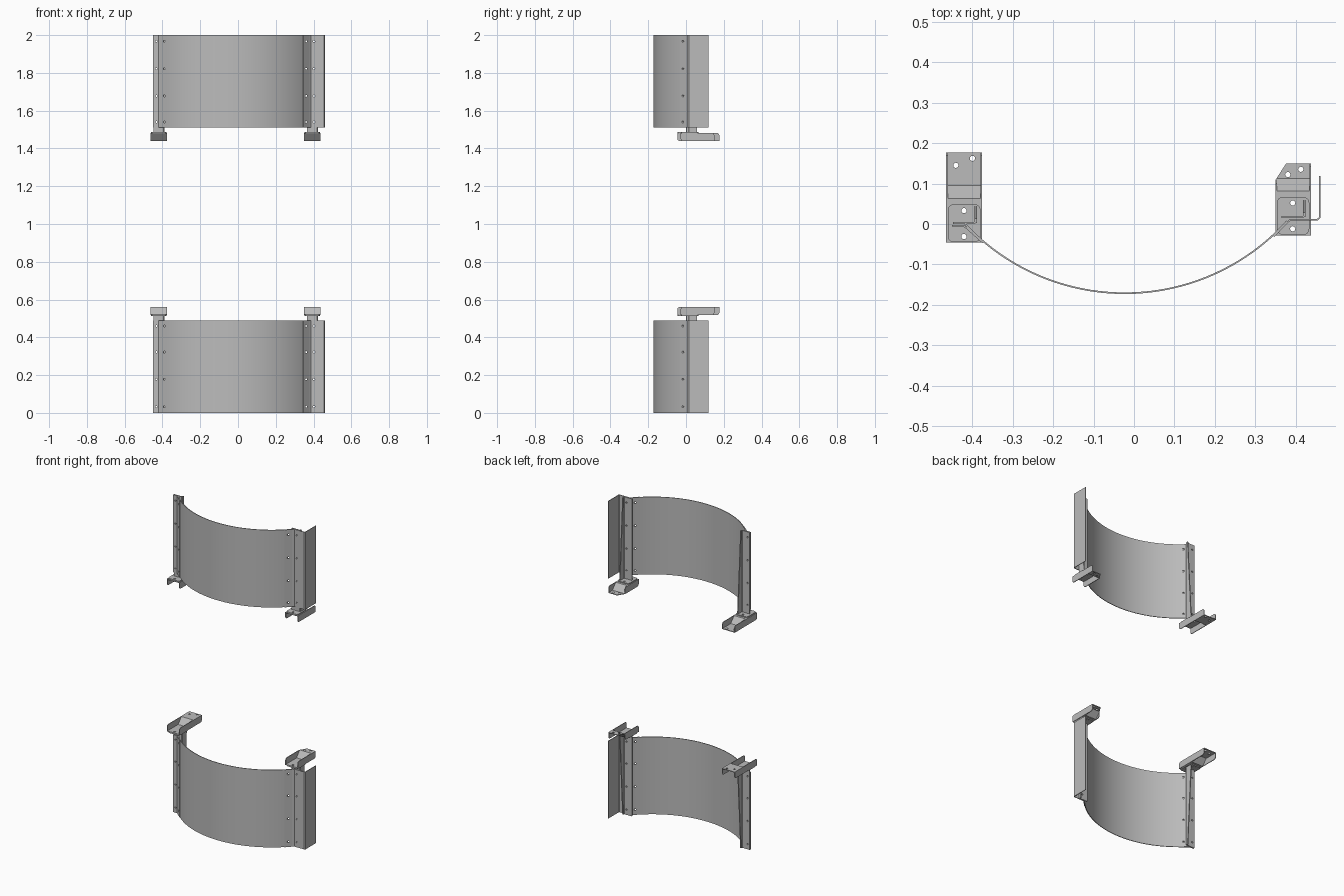
import bpy, bmesh, math
from mathutils import Vector, Matrix

if "Cube" in bpy.data.objects:
    bpy.data.objects.remove(bpy.data.objects["Cube"])

steel = bpy.data.materials.new("grey_steel")
steel.diffuse_color = (0.5, 0.5, 0.5, 1)
steel.use_nodes = True
steel.node_tree.nodes["Principled BSDF"].inputs["Base Color"].default_value = steel.diffuse_color


def make(name, bm):
    bmesh.ops.recalc_face_normals(bm, faces=bm.faces)
    me = bpy.data.meshes.new(name)
    bm.to_mesh(me)
    bm.free()
    me.materials.append(steel)
    ob = bpy.data.objects.new(name, me)
    bpy.context.collection.objects.link(ob)
    return ob


def prism(name, outline, a, b, axis):
    """Extrude an outline: axis 'z' takes (x, y) points, axis 'x' takes (y, z) points."""
    bm = bmesh.new()
    put = (lambda p, h: (p[0], p[1], h)) if axis == 'z' else (lambda p, h: (h, p[0], p[1]))
    f = bm.faces.new([bm.verts.new(put(p, a)) for p in outline])
    r = bmesh.ops.extrude_face_region(bm, geom=[f])
    d = (0, 0, b - a) if axis == 'z' else (b - a, 0, 0)
    bmesh.ops.translate(bm, vec=d, verts=[v for v in r['geom'] if isinstance(v, bmesh.types.BMVert)])
    return make(name, bm)


def thicken(path, t):
    """Closed outline of a sheet with the given centre line and thickness."""
    pts = [Vector(p) for p in path]
    left, right = [], []
    for i, p in enumerate(pts):
        d1 = (p - pts[i - 1]).normalized() if i else (pts[1] - p).normalized()
        d2 = (pts[i + 1] - p).normalized() if i < len(pts) - 1 else d1
        d = (d1 + d2).normalized()
        n = Vector((-d.y, d.x)) * (t / 2 / max(d.dot(d1), 0.5))
        left.append(p + n)
        right.append(p - n)
    return left + right[::-1]


def rounded(x0, x1, y0, y1, r, n=5):
    out = []
    for cx, cy, s in ((x1 - r, y1 - r, 0), (x0 + r, y1 - r, 90), (x0 + r, y0 + r, 180), (x1 - r, y0 + r, 270)):
        for k in range(n + 1):
            a = math.radians(s + 90 * k / n)
            out.append((cx + r * math.cos(a), cy + r * math.sin(a)))
    return out


def drill(ob, holes, along, lo, hi, r):
    """Cut round holes along y (x, z points) or z (x, y points)."""
    bm = bmesh.new()
    for u, v in holes:
        m = (lo + hi) / 2
        mat = Matrix.Translation((u, v, m)) if along == 'z' else \
            Matrix.Translation((u, m, v)) @ Matrix.Rotation(math.pi / 2, 4, 'X')
        bmesh.ops.create_cone(bm, cap_ends=True, segments=12, radius1=r, radius2=r, depth=hi - lo, matrix=mat)
    cutter = make("hole_cutter", bm)
    cutter.hide_render = True
    mod = ob.modifiers.new("holes", 'BOOLEAN')
    mod.operation, mod.solver, mod.object = 'DIFFERENCE', 'EXACT', cutter
    dg = bpy.context.evaluated_depsgraph_get()
    me = bpy.data.meshes.new_from_object(ob.evaluated_get(dg))
    ob.modifiers.clear()
    ob.data = me
    bpy.data.objects.remove(cutter)


parts = []
H = 0.488                      # panel height
LOW, TOP = 0.519, 0.561        # bracket height range
ROWS = (0.033, 0.178, 0.322, 0.46)

# curved panel
CX, CY, R = -0.023, 0.369, 0.54
a0 = math.asin((-0.417 - CX) / R)
a1 = math.asin((0.378 - CX) / R)
arc = [(CX + R * math.sin(a0 + (a1 - a0) * i / 40), CY - R * math.cos(a0 + (a1 - a0) * i / 40)) for i in range(41)]
panel = prism("curved_panel", thicken(arc, 0.004), 0, H, 'z')
parts.append(panel)

# folded edge strips in front of the panel ends
left_strip = prism("left_edge_strip", thicken(
    [(-0.449, -0.004), (-0.42, -0.005), (-0.411, -0.012), (-0.373, -0.046)], 0.004), 0, H, 'z')
right_wing = prism("right_wing_panel", thicken(
    [(0.345, -0.031), (0.376, 0.002), (0.386, 0.010), (0.454, 0.011), (0.459, 0.016), (0.459, 0.118)], 0.004), 0, H, 'z')
parts += [left_strip, right_wing]

left_holes = [(x, z) for x in (-0.432, -0.39) for z in ROWS]
right_holes = [(x, z) for x in (0.361, 0.402) for z in ROWS]
for ob in (panel, left_strip):
    drill(ob, left_holes, 'y', -0.07, 0.0, 0.005)
for ob in (panel, right_wing):
    drill(ob, right_holes, 'y', -0.06, 0.03, 0.005)


def support(side, px, py, bx, y0, y1, holes, chamfer):
    # post: flat plate plus flange that tapers away from the bracket
    x0, x1 = px
    plate = prism(side + "_post_plate", thicken([(x0, py), (x1 - 0.004, py), (x1, py + 0.004)], 0.005), 0, LOW - 0.005, 'z')
    drill(plate, [(x, z) for x, z in left_holes + right_holes if x0 + 0.01 < x < x1 - 0.008],
          'y', py - 0.02, py + 0.02, 0.005)
    flange = prism(side + "_post_flange",
                   [(py, 0), (py + 0.012, 0), (py + 0.042, LOW - 0.02), (py + 0.042, LOW - 0.005), (py, LOW - 0.005)],
                   x1 - 0.003, x1 + 0.003, 'x')
    # rounded mounting plate
    b0, b1 = bx
    foot = prism(side + "_mounting_plate", rounded(b0 + 0.004, b1 - 0.004, y0 + 0.001, y0 + 0.095, 0.015),
                 LOW - 0.006, LOW, 'z')
    # bracket: joggled web between two side walls
    j0, j1 = y0 + 0.108, y0 + 0.14
    t = 0.004
    web = prism(side + "_bracket_web", thicken(
        [(y0, LOW + t / 2), (j0, LOW + t / 2), (j1, TOP - t / 2), (y1, TOP - t / 2)], t), b0, b1, 'x')
    if chamfer:
        bm = bmesh.new()
        bm.from_mesh(web.data)
        n = Vector((-0.042, 0.027, 0)).normalized()
        r = bmesh.ops.bisect_plane(bm, geom=bm.verts[:] + bm.edges[:] + bm.faces[:],
                                   plane_co=(b0, y1 - 0.042, 0), plane_no=n, clear_outer=True)
        bmesh.ops.holes_fill(bm, edges=[e for e in bm.edges if e.is_boundary])
        bmesh.ops.recalc_face_normals(bm, faces=bm.faces)
        bm.to_mesh(web.data)
        bm.free()
    drill(web, holes, 'z', LOW - 0.02, TOP + 0.02, 0.0065)
    drill(foot, holes[:2], 'z', LOW - 0.02, TOP + 0.02, 0.0065)
    walls = []
    for tag, xa, end in (("inner", b0, y1 - (0.042 if chamfer else 0)), ("outer", b1 - t, y1)):
        walls.append(prism(side + "_bracket_wall_" + tag + "", [
            (y0, LOW), (end - 0.008, LOW), (end, LOW + 0.01), (end, TOP),
            (y0 + 0.012, TOP), (y0 + 0.003, TOP - 0.004), (y0, TOP - 0.012)], xa, xa + t, 'x'))
    parts.extend([plate, flange, foot, web] + walls)


support("left", (-0.447, -0.391), 0.002, (-0.464, -0.375), -0.046, 0.177,
        [(-0.42, 0.033), (-0.42, -0.031), (-0.44, 0.145), (-0.399, 0.162)], False)
support("right", (0.364, 0.421), 0.017, (0.349, 0.437), -0.028, 0.15,
        [(0.392, 0.052), (0.392, -0.012), (0.38, 0.122), (0.412, 0.135)], True)

# the upper unit is the lower one mirrored about z = 1
flip = Matrix.Translation((0, 0, 2)) @ Matrix.Diagonal((1, 1, -1, 1))
for ob in parts:
    me = ob.data.copy()
    me.transform(flip)
    me.flip_normals()
    up = bpy.data.objects.new("upper_" + ob.name, me)
    bpy.context.collection.objects.link(up)
    ob.name = "lower_" + ob.name

# smooth the curved panels, keeping the sheet edges sharp
bpy.ops.object.select_all(action='DESELECT')
for ob in bpy.data.objects:
    if "curved_panel" in ob.name:
        ob.select_set(True)
        bpy.context.view_layer.objects.active = ob
bpy.ops.object.shade_smooth_by_angle(angle=math.radians(25))
